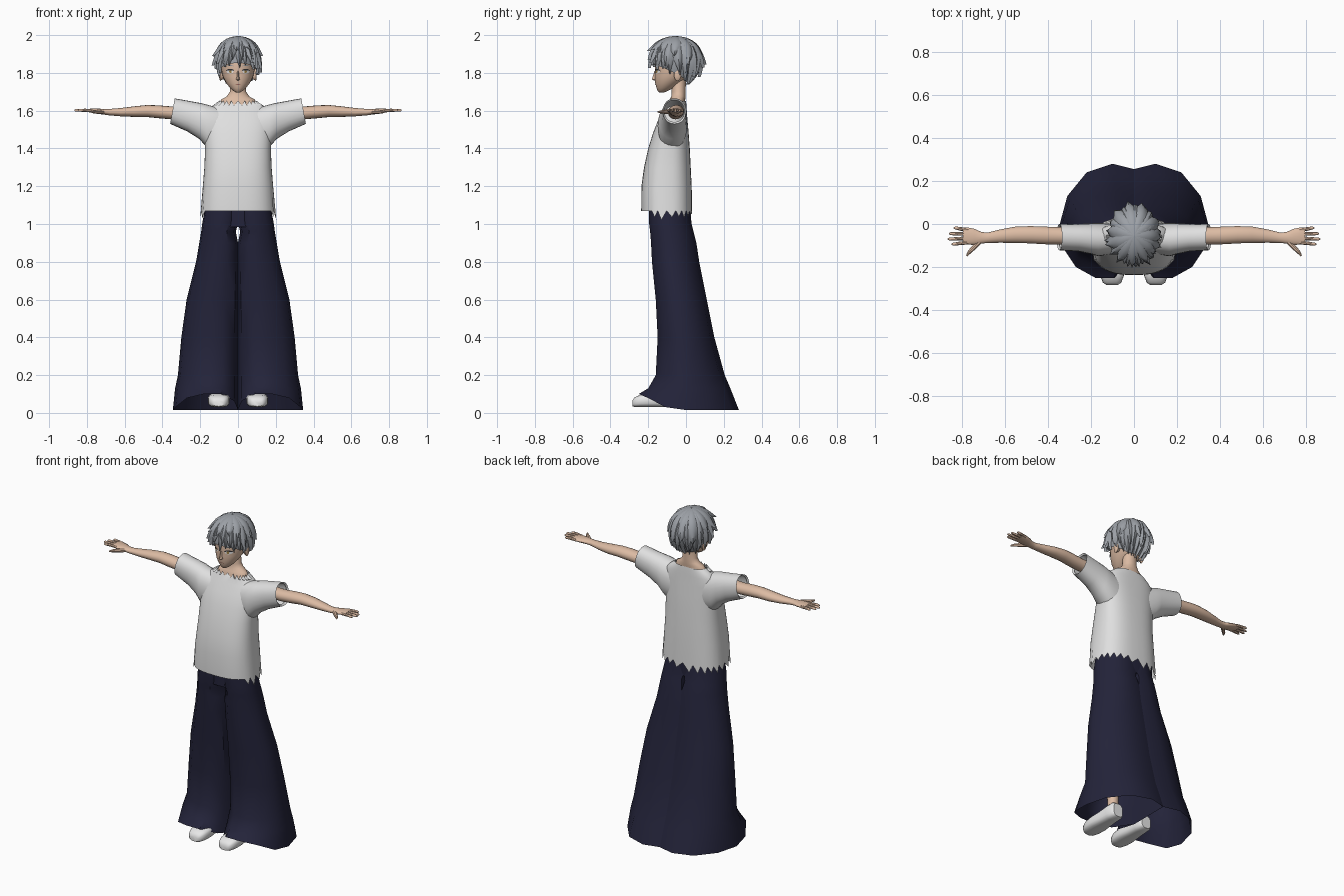
import bpy, bmesh, math, random
from mathutils import Vector

random.seed(4)
cube = bpy.data.objects.get("Cube")
if cube:
    bpy.data.objects.remove(cube)


def material(name, r, g, b):
    m = bpy.data.materials.new(name)
    m.use_nodes = True
    m.diffuse_color = (r, g, b, 1)
    node = m.node_tree.nodes["Principled BSDF"]
    node.inputs["Base Color"].default_value = (r, g, b, 1)
    node.inputs["Roughness"].default_value = 0.8
    return m


SKIN = material("skin", 0.72, 0.50, 0.37)
HAIR = material("silver_hair", 0.33, 0.35, 0.38)
SHIRT = material("shirt_white", 0.74, 0.74, 0.74)
NAVY = material("navy_cloth", 0.017, 0.017, 0.042)
SHOE = material("shoe_white", 0.8, 0.8, 0.8)
DARK = material("lash_dark", 0.03, 0.03, 0.035)
EYE = material("eye_white", 0.85, 0.85, 0.85)
IRIS = material("iris_amber", 0.35, 0.22, 0.06)
LIP = material("lip", 0.4, 0.17, 0.13)


def loft(name, rings, mat, caps=(True, True), closed=True, mirror=False, smooth=True):
    """Skin a list of equal-length point rings into one object."""
    bm = bmesh.new()
    rows = [[bm.verts.new(p) for p in ring] for ring in rings]
    n = len(rows[0])
    for a, b in zip(rows, rows[1:]):
        for i in range(n if closed else n - 1):
            j = (i + 1) % n
            bm.faces.new((a[i], a[j], b[j], b[i]))
    if closed and caps[0]:
        bm.faces.new(rows[0])
    if closed and caps[1]:
        bm.faces.new(rows[-1])
    bmesh.ops.recalc_face_normals(bm, faces=bm.faces)
    mesh = bpy.data.meshes.new(name)
    bm.to_mesh(mesh)
    bm.free()
    mesh.materials.append(mat)
    ob = bpy.data.objects.new(name, mesh)
    bpy.context.collection.objects.link(ob)
    if mirror:
        mod = ob.modifiers.new("mirror", 'MIRROR')
        mod.use_mirror_merge = False
    return ob


def oval(lo_u, hi_u, lo_v, hi_v, n=24, e=2.0):
    """Superellipse filling a box, as (u, v) pairs."""
    out = []
    for i in range(n):
        a = math.tau * i / n
        c, s = math.cos(a), math.sin(a)
        u = math.copysign(abs(c) ** (2 / e), c)
        v = math.copysign(abs(s) ** (2 / e), s)
        out.append(((lo_u + hi_u + u * (hi_u - lo_u)) / 2, (lo_v + hi_v + v * (hi_v - lo_v)) / 2))
    return out


def level(z, hx, yf, yb, n=24, e=2.0):
    return [(x, y, z) for x, y in oval(-hx, hx, yf, yb, n, e)]


def tube(name, path, mat, n=10, mirror=True):
    """Round limb through (x, y, z, radius) points."""
    pts = [Vector(p[:3]) for p in path]
    axis = (pts[-1] - pts[0]).normalized()
    u = axis.cross(Vector((0.1, 0.2, 1)) if abs(axis.z) < 0.9 else Vector((0, 1, 0))).normalized()
    v = axis.cross(u)
    rings = [[c + r[3] * (u * math.cos(math.tau * i / n) + v * math.sin(math.tau * i / n))
              for i in range(n)] for c, r in zip(pts, path)]
    return loft(name, rings, mat, mirror=mirror)


# Wide trousers: hem outline of one leg, rescaled at each height
HEM = [(0, .255), (.1, .28), (.22, .24), (.31, .13), (.345, 0), (.33, -.11),
       (.27, -.2), (.18, -.25), (.09, -.25), (.02, -.17), (0, 0)]


def leg_ring(z, xi, xo, yf, yb):
    return [(xi + x / .345 * (xo - xi), yf + (y + .25) / .53 * (yb - yf), z) for x, y in HEM]


legs = [leg_ring(*s) for s in [
    (1.08, 0, .175, -.195, .02), (1.0, 0, .19, -.195, .03), (.96, .012, .195, -.19, .04),
    (.9, 0, .205, -.185, .055), (.8, 0, .222, -.18, .07), (.6, 0, .272, -.16, .11),
    (.4, 0, .3, -.15, .15), (.2, 0, .318, -.16, .205), (.13, 0, .333, -.2, .235)]]
legs.append([(x, y, .015 + .085 * max(0, min(1, (-y - .08) / .16))) for x, y in HEM])
loft("trouser_leg", legs, NAVY, caps=(True, False), mirror=True)
loft("trouser_waist", [level(z, .165, -.185, .022, 24, 2.6) for z in (.985, 1.1)], NAVY)

# Shirt body with a torn hem and collar
N = 48
body = [level(z, hx, yf, yb, N, 2.6) for z, hx, yf, yb in [
    (1.07, .193, -.237, .033), (1.2, .186, -.236, .03), (1.3, .178, -.222, .025),
    (1.4, .174, -.2, .02), (1.48, .176, -.175, .014), (1.55, .178, -.148, .008),
    (1.6, .165, -.12, .004), (1.63, .13, -.107, .002), (1.65, .1, -.1, 0)]]
hem = []
for i, (x, y, z) in enumerate(body[0]):
    torn = y > -.11 or abs(x) > .17
    drop = (random.uniform(.03, .05) if i % 2 else 0) if torn else 0
    hem.append((x * (1 + drop * 1.2), y, z - drop))
body[0] = hem
body[-1] = [(x, y, z + (0 if y > -.06 else (-.022 if i % 2 else .004)))
            for i, (x, y, z) in enumerate(body[-1])]
loft("shirt_body", body, SHIRT, caps=(False, False))

# Sleeves, cut on a slant at the cuff
sleeve = []
for x, bottom, top, yf, yb, slant in [
        (.1, 1.38, 1.615, -.14, 0, 0), (.165, 1.405, 1.632, -.15, .005, 0),
        (.2, 1.45, 1.64, -.14, .003, -.05), (.26, 1.49, 1.65, -.127, 0, -.1),
        (.347, 1.53, 1.665, -.122, 0, -.18), (.338, 1.54, 1.655, -.114, -.008, -.18)]:
    mid = (bottom + top) / 2
    sleeve.append([(x + slant * (z - mid), y, z) for y, z in oval(yf, yb, bottom, top, 24, 2.2)])
loft("sleeve", sleeve, SHIRT, caps=(False, False), mirror=True)

# Neck and upper chest
loft("neck", [level(*s) for s in [
    (1.58, .11, -.1, -.01), (1.635, .1, -.094, -.006), (1.66, .088, -.085, -.004),
    (1.675, .06, -.078, -.002), (1.7, .043, -.076, -.002), (1.78, .04, -.078, .0)]], SKIN)

# Head
FACE = [(1.697, .012, -.142, -.115), (1.705, .025, -.15, -.095), (1.72, .042, -.156, -.065),
        (1.745, .062, -.163, -.03), (1.78, .08, -.165, .015), (1.82, .089, -.164, .045),
        (1.88, .092, -.168, .058), (1.93, .08, -.15, .045), (1.965, .05, -.11, .0)]
loft("head", [level(*s, 32) for s in FACE], SKIN)


def face_y(x, z):
    for a, b in zip(FACE, FACE[1:]):
        if a[0] <= z <= b[0]:
            t = (z - a[0]) / (b[0] - a[0])
            hx, yf, yb = (p + t * (q - p) for p, q in zip(a[1:], b[1:]))
            return (yf + yb) / 2 - (yb - yf) / 2 * math.sqrt(max(0, 1 - (x / hx) ** 2))
    return -.16


def face_patch(name, cx, hx, cz, low, high, mat, lift, mirror=True):
    """Thin almond-shaped plate that follows the face."""
    top, bottom = [], []
    for i in range(9):
        t = i / 4 - 1
        x, bow = cx + hx * t, math.sqrt(max(0, 1 - t * t))
        for row, h in ((top, high), (bottom, low)):
            z = cz + h[0] + h[1] * bow
            row.append((x, face_y(x, z) - lift, z))
    loft(name, [bottom, top], mat, closed=False, mirror=mirror)


face_patch("eye_white", .042, .02, 1.808, (0, -.011), (0, .008), EYE, .002)
face_patch("iris", .04, .007, 1.808, (0, -.01), (0, .008), IRIS, .003)
face_patch("upper_lash", .042, .022, 1.808, (0, .006), (.003, .01), DARK, .004)
face_patch("eyebrow", .042, .022, 1.834, (0, .003), (.002, .005), HAIR, .002)
face_patch("mouth", 0, .017, 1.738, (0, -.002), (.001, .001), LIP, .002, mirror=False)
loft("nose", [[(x, y, z) for x, y in oval(-w, w, f, -.14, 8)] for z, w, f in
              [(1.758, .006, -.163), (1.765, .011, -.181), (1.78, .007, -.176),
               (1.81, .005, -.167)]], SKIN)
loft("ear", [[(x, y, z) for y, z in oval(-.045 - r, -.045 + r, 1.79 - 1.7 * r, 1.79 + 1.7 * r, 12)]
             for x, r in ((.075, .012), (.094, .019), (.099, .014))], SKIN, mirror=True)

# Hair: a cap covered by tapering locks
CY, CZ, RZ = -.055, 1.865, .13


def hair_point(az, phi, k=1.0, lift=0.0):
    """Point on the hair volume; az 0 is the front, phi runs down from the crown."""
    back = (1 - math.cos(az)) / 2
    sp, cp = math.sin(phi), math.cos(phi)
    r = sp if cp > 0 else 1 - (.12 + .4 * back) * cp * cp
    r = r * k + lift * min(1, sp * 1.5 if cp > 0 else 1)
    return (.113 * r * math.sin(az), CY - .133 * r * math.cos(az), CZ + RZ * cp * k)


def end_phi(az):
    """How far down the hair reaches in each direction."""
    b = (1 - math.cos(az)) / 2
    return math.acos(max(-.95, -.22 - .85 * b))


cap = [[hair_point(math.tau * i / 32, max(.02, t / 9) * (end_phi(math.tau * i / 32) - .12), .95)
        for i in range(32)] for t in range(10)]
loft("hair_cap", cap, HAIR, caps=(True, False))


def lock(name, az, width, reach, lift, flick):
    rows, steps = [], 9
    twist = random.uniform(-.15, .15)
    for s in range(steps + 1):
        t = s / steps
        w = width * (1 if t < .55 else max(.02, 1 - ((t - .55) / .45) ** 1.5))
        out = lift + flick * max(0, t - .6) ** 2
        a = az + twist * t * t
        phi = max(.03, t * reach)
        rows.append([hair_point(a + o * w, phi, 1, out + ridge)
                     for o, ridge in ((-1, -.06), (-.45, .02), (0, .06), (.45, .02), (1, -.06))])
    loft(name, rows, HAIR, closed=False)


for layer, (count, lift, cut) in enumerate([(19, 0, 1.0), (17, .04, .85), (11, .07, .62)]):
    for i in range(count):
        az = math.tau * (i + layer * .4) / count
        lock("hair_lock", az, 4.0 / count, end_phi(az) * cut * random.uniform(.94, 1.07),
             lift, random.uniform(.2, 1.0) if layer else random.uniform(-.2, .5))

# Arms and palms
arm = [(.2, 1.59, .036, -.055, .04), (.35, 1.588, .034, -.055, .04), (.42, 1.594, .034, -.053, .041),
       (.48, 1.598, .032, -.05, .04), (.55, 1.595, .028, -.05, .038), (.62, 1.592, .022, -.056, .031),
       (.68, 1.592, .017, -.064, .024), (.71, 1.594, .015, -.064, .027),
       (.74, 1.597, .014, -.06, .037), (.775, 1.6, .011, -.056, .04), (.795, 1.601, .008, -.056, .037)]
arm_ob = loft("arm", [[(x, y, z) for y, z in oval(yc - ry, yc + ry, zc - rz, zc + rz, 16)]
                      for x, zc, rz, yc, ry in arm], SKIN, mirror=True)

# Fingers and thumb
for name, y0, y1, tip in [("index_finger", -.086, -.094, .848), ("middle_finger", -.066, -.07, .866),
                          ("ring_finger", -.046, -.045, .86), ("little_finger", -.027, -.018, .838)]:
    tube(name, [(.77, y0, 1.6, .009), (.81, (y0 + y1) / 2, 1.602, .0085),
                (tip - .008, y1, 1.602, .007), (tip, y1, 1.601, .003)], SKIN, 8)
tube("thumb", [(.705, -.07, 1.592, .012), (.735, -.1, 1.594, .012), (.765, -.13, 1.594, .009),
               (.778, -.148, 1.594, .004)], SKIN, 8)

# Ankles and shoes
tube("ankle", [(.1, -.065, .08, .03), (.1, -.065, .2, .033), (.1, -.065, .4, .045)], SKIN, 14)
loft("shoe", [[(x, y, z) for x, z in oval(.102 - hx, .102 + hx, lo, hi, 20, 3)] for y, hx, lo, hi in [
    (-.284, .026, .035, .065), (-.272, .043, .031, .083), (-.24, .055, .03, .096),
    (-.19, .058, .03, .102), (-.13, .051, .03, .11), (-.07, .046, .03, .122),
    (-.03, .043, .03, .125), (-.015, .032, .035, .115)]], SHOE, mirror=True)

# Smooth shading with crisp creases
bpy.ops.object.select_all(action='DESELECT')
for ob in bpy.data.objects:
    if ob.type == 'MESH':
        ob.select_set(True)
bpy.context.view_layer.objects.active = arm_ob
bpy.ops.object.shade_smooth_by_angle(angle=math.radians(42))
